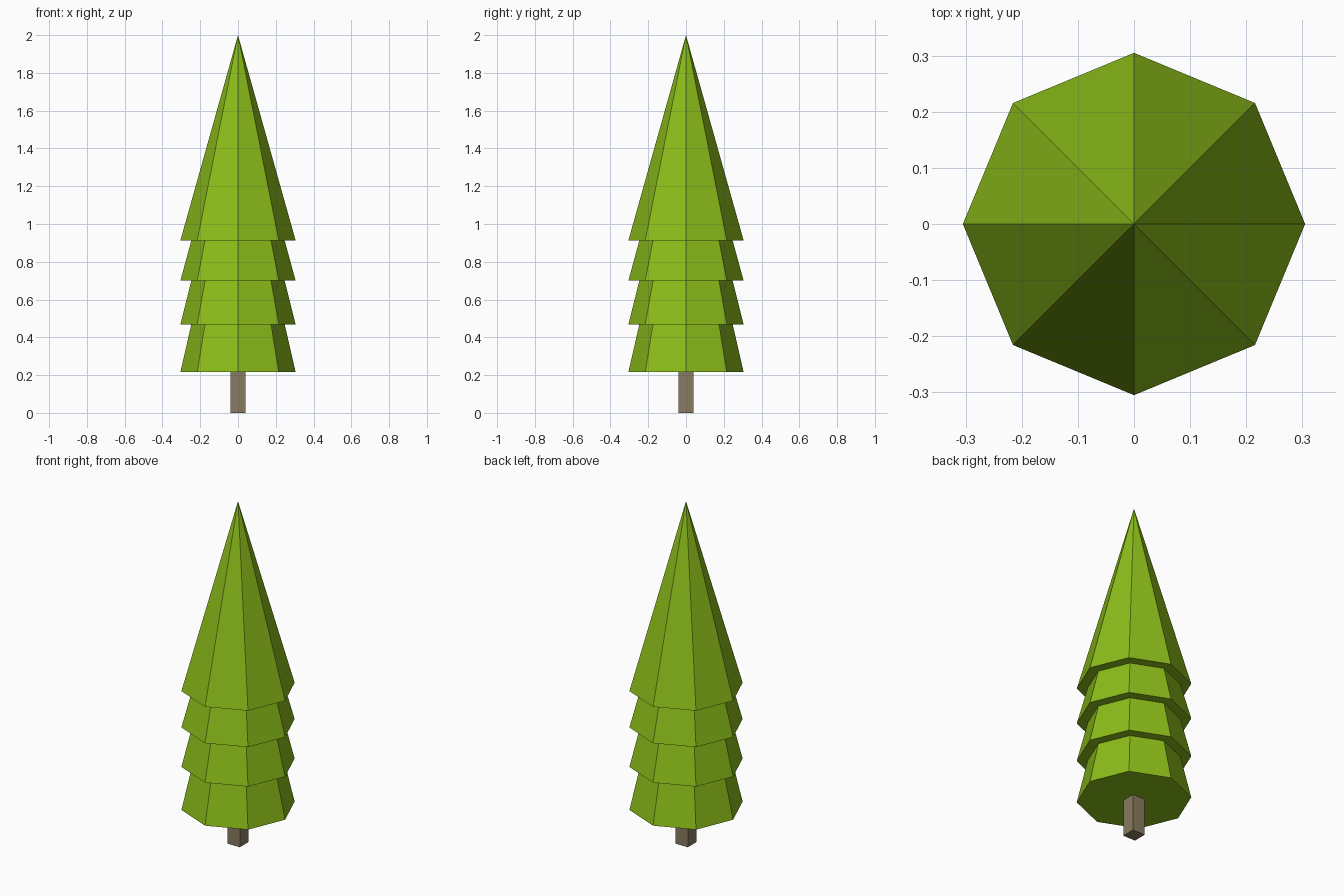
import bpy, bmesh, math

if "Cube" in bpy.data.objects:
    bpy.data.objects.remove(bpy.data.objects["Cube"])


def make_object(name, bm, color):
    bmesh.ops.recalc_face_normals(bm, faces=bm.faces[:])
    mesh = bpy.data.meshes.new(name)
    bm.to_mesh(mesh)
    bm.free()
    mat = bpy.data.materials.new(name + "_color")
    mat.diffuse_color = color
    mat.use_nodes = True
    mat.node_tree.nodes["Principled BSDF"].inputs["Base Color"].default_value = mat.diffuse_color
    mesh.materials.append(mat)
    obj = bpy.data.objects.new(name, mesh)
    bpy.context.collection.objects.link(obj)
    return obj


def stacked_rings(profile, sides, turn=0.0, tip=None):
    """Closed solid from (radius, z) rings, ending in a flat cap or a tip."""
    bm = bmesh.new()
    rings = []
    for r, z in profile:
        angles = [turn + math.tau * i / sides for i in range(sides)]
        rings.append([bm.verts.new((r * math.cos(a), r * math.sin(a), z)) for a in angles])
    bm.faces.new(rings[0])
    for low, high in zip(rings, rings[1:]):
        for i in range(sides):
            j = (i + 1) % sides
            bm.faces.new((low[i], low[j], high[j], high[i]))
    if tip is None:
        bm.faces.new(rings[-1])
    else:
        top = bm.verts.new((0, 0, tip))
        for i in range(sides):
            bm.faces.new((rings[-1][i], rings[-1][(i + 1) % sides], top))
    return bm


# Foliage: four eight-sided tiers with flat overhangs, ending in a point
OUTER, INNER = 0.305, 0.247
tiers = [0.217, 0.469, 0.70, 0.913]
profile = [(OUTER, tiers[0])]
for z in tiers[1:]:
    profile += [(INNER, z), (OUTER, z)]
make_object("foliage", stacked_rings(profile, 8, tip=2.0), (0.26, 0.51, 0.01, 1))

# Trunk: square post
half = 0.04
trunk = stacked_rings([(half * math.sqrt(2), 0), (half * math.sqrt(2), tiers[0])], 4, math.pi / 4)
make_object("trunk", trunk, (0.25, 0.20, 0.12, 1))
